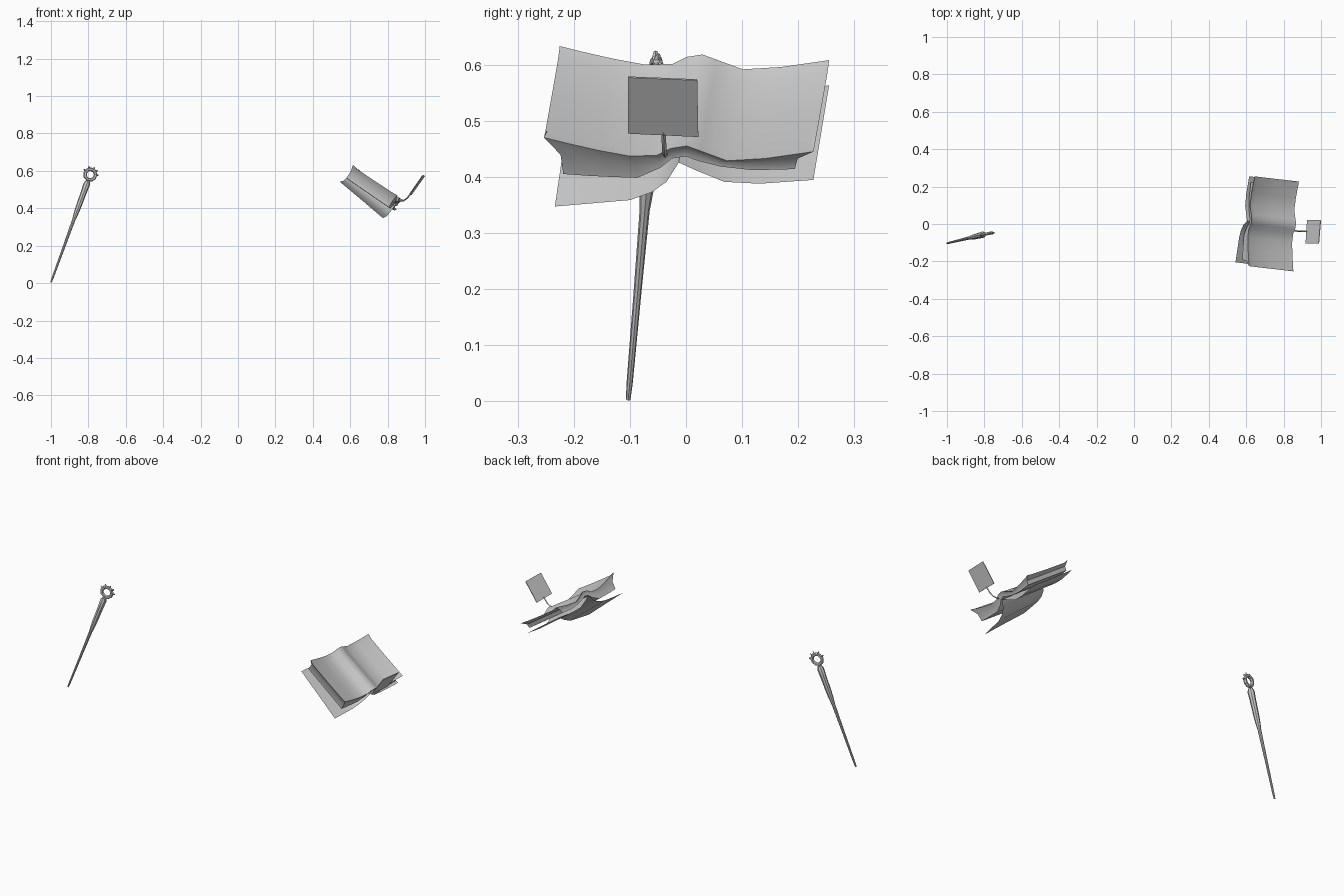
import bpy, bmesh, math
from mathutils import Vector as V

if "Cube" in bpy.data.objects:
    bpy.data.objects.remove(bpy.data.objects["Cube"])


def make(name, verts, faces, smooth=True):
    me = bpy.data.meshes.new(name)
    me.from_pydata([tuple(v) for v in verts], [], faces)
    bm = bmesh.new()
    bm.from_mesh(me)
    bmesh.ops.recalc_face_normals(bm, faces=bm.faces)
    bm.to_mesh(me)
    bm.free()
    ob = bpy.data.objects.new(name, me)
    bpy.context.collection.objects.link(ob)
    if smooth:
        bpy.ops.object.select_all(action='DESELECT')
        ob.select_set(True)
        bpy.context.view_layer.objects.active = ob
        bpy.ops.object.shade_smooth_by_angle(angle=math.radians(40))
    return ob


def tube(name, path, radii, sides=8):
    # round section swept along a path
    path = [V(p) for p in path]
    verts, faces = [], []
    for i, (p, r) in enumerate(zip(path, radii)):
        d = (path[min(i + 1, len(path) - 1)] - path[max(i - 1, 0)]).normalized()
        a = d.cross(V((0, 1, 0))).normalized()
        b = d.cross(a)
        for k in range(sides):
            t = 2 * math.pi * k / sides
            verts.append(p + a * r * math.cos(t) + b * r * math.sin(t))
    for i in range(len(path) - 1):
        for k in range(sides):
            n = (k + 1) % sides
            faces.append((i * sides + k, i * sides + n, (i + 1) * sides + n, (i + 1) * sides + k))
    faces += [tuple(range(sides)), tuple(range(len(verts) - sides, len(verts)))]
    return make(name, verts, faces)


# wand shaft: slender stick with a thicker grip
tip, top = V((-1.0, -.103, .003)), V((-.803, -.056, .545))
profile = [(0, .004), (.05, .0055), (.35, .007), (.62, .009), (.69, .013),
           (.75, .0145), (.9, .016), (.97, .018), (1, .011)]
tube("wand_shaft", [tip.lerp(top, t) for t, r in profile], [r for t, r in profile])

# ring head with small prongs
centre = V((-.79, -.053, .58))
bpy.ops.mesh.primitive_torus_add(major_segments=9, minor_segments=6, major_radius=.029,
                                 minor_radius=.0095, location=centre,
                                 rotation=(math.pi / 2, 0, math.radians(10)))
bpy.context.object.name = "wand_ring"
for i, ang in enumerate((100, 60, 30, -5, 140)):
    a = math.radians(ang)
    d = V((math.cos(a), .17 * math.cos(a), math.sin(a)))
    tube(f"ring_prong_{i}", [centre + d * .032, centre + d * .045], [.007, .003], 4)

# book frame: W across the spread, L down along the spine, N out of the page
ORIGIN = V((.615, -.225, .633))
W, L, N = V((.03, .48, -.025)), V((.237, -.028, -.163)), V((.54, 0, .84))


def at(s, t, h):
    return ORIGIN + W * s + L * t + N * h


# page block: each column is (s, top height, bottom height)
cols = [(0, 0, -.079), (.1, -.011, -.08), (.2, -.021, -.08), (.32, -.03, -.079),
        (.42, -.025, -.055), (.47, -.009, -.034), (.53, -.002, -.028), (.58, -.011, -.036),
        (.68, -.029, -.046), (.82, -.02, -.05), (1, 0, -.043)]
verts, faces = [], []
for s, h0, h1 in cols:
    mid, low = .5 + (s - .5) * .88, .5 + (s - .5) * .86
    hm = (h0 + h1) / 2
    verts += [at(s, 0, h0), at(s, .1, h0 - .007), at(s, .5, h0 - .006),
              at(s, .92, h0 - .003), at(s, 1, h0),
              at(mid, .975, hm), at(low, .98, h1), at(low, .02, h1), at(mid, .025, hm)]
R = 9
for c in range(len(cols) - 1):
    for k in range(R):
        n = (k + 1) % R
        faces.append((c * R + k, c * R + n, (c + 1) * R + n, (c + 1) * R + k))
for o in (0, (len(cols) - 1) * R):
    faces.append(tuple(o + k for k in (0, 1, 2, 3, 4, 5, 8)))
    faces.append(tuple(o + k for k in (5, 6, 7, 8)))
make("page_block", verts, faces)

# cover sheet: (s, far height, near height)
cover = [(.04, -.115, -.145), (.18, -.108, -.134), (.32, -.1, -.123), (.4, -.088, -.104),
         (.455, -.07, -.08), (.5, -.036, -.038), (.57, -.05, -.054), (.67, -.068, -.074),
         (.8, -.068, -.074), (1, -.054, -.06)]
verts, faces = [], []
for s, hf, hn in cover:
    t0 = -.05 * (1 - s)
    verts += [at(s, t0, hf), at(s, .5, (hf + hn) / 2), at(s, 1, hn)]
for c in range(len(cover) - 1):
    for k in range(2):
        faces.append((c * 3 + k, c * 3 + k + 1, c * 3 + k + 4, c * 3 + k + 3))
make("book_cover", verts, faces)

# bookmark: bent stem and square tag
tube("bookmark_stem", [(.82, -.037, .45), (.86, -.037, .438), (.885, -.038, .441),
                       (.905, -.039, .455), (.925, -.04, .48)], [.004] * 5, 4)
card = [V((.92, -.103, .477)), V((.928, .022, .471)), V((1.0, .02, .572)), V((.99, -.103, .577))]
back = V((-.003, 0, .002))
make("bookmark_tag", card + [p + back for p in card],
     [(0, 1, 2, 3), (4, 5, 6, 7)] + [(i, (i + 1) % 4, (i + 1) % 4 + 4, i + 4) for i in range(4)], False)
